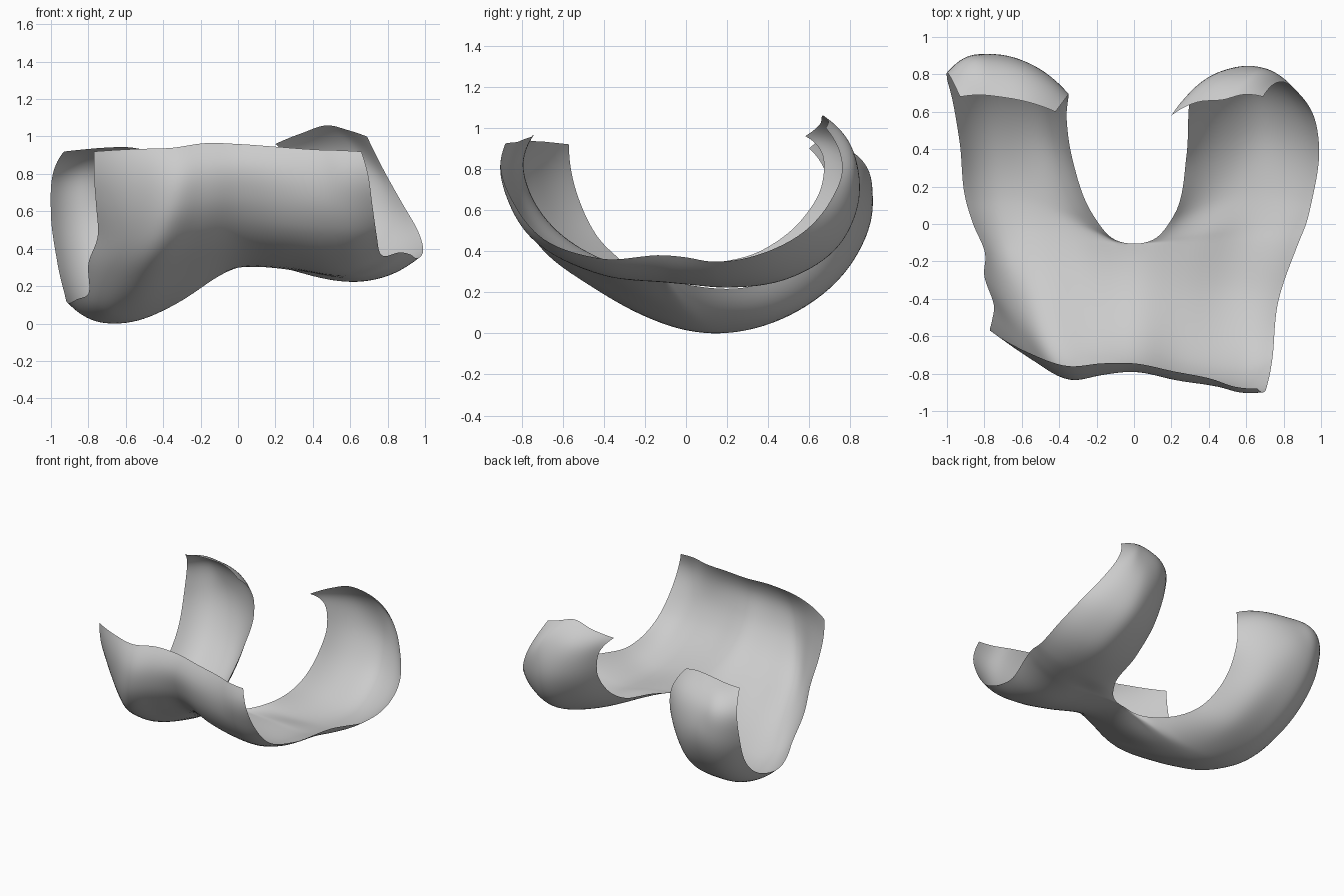
import bpy, bmesh
from mathutils import Vector

if "Cube" in bpy.data.objects:
    bpy.data.objects.remove(bpy.data.objects["Cube"])

ALONG, ACROSS = 8, 7  # subdivisions between stations and between rails
APEX = 5              # station where the sheet splits into two lobes


def rail(*p):
    return [Vector(q) for q in p]


def spline(p, n):
    """Smooth curve through p, spaced by chord length, n steps per span."""
    h = [max((b - a).length, 1e-5) for a, b in zip(p, p[1:])]
    d = [(b - a) / k for a, b, k in zip(p, p[1:], h)]
    m = [(d[i - 1] * h[i] + d[i] * h[i - 1]) / (h[i] + h[i - 1]) for i in range(1, len(d))]
    m = [d[0] * 2 - m[0]] + m + [d[-1] * 2 - m[-1]]
    out = []
    for i, k in enumerate(h):
        for s in range(n):
            t = s / n
            out.append(p[i] * (2*t**3 - 3*t*t + 1) + m[i] * k * (t**3 - 2*t*t + t)
                       + p[i + 1] * (3*t*t - 2*t**3) + m[i + 1] * k * (t**3 - t*t))
    return out + [p[-1].copy()]


def between(a, b, front, back, tip):
    """Rail midway between two others, bulged away from the central axis."""
    out = []
    last = len(a) - 1
    for i, (p, q) in enumerate(zip(a, b)):
        c = (p + q) / 2
        away = Vector((0, c.y, c.z - .85)).normalized()
        out.append(c + away * (tip if i == last else front + (back - front) * i / last))
    return out


# Shared groove down the front to the notch between the two lobes
groove = rail((0, -.745, .96), (0, -.79, .84), (0, -.755, .68), (0, -.655, .53),
              (0, -.4, .36), (0, -.105, .3))

# Left lobe rails, each running front top -> underside -> back top
l_outer = rail(
    (-.77, -.57, .92), (-.77, -.56, .8), (-.76, -.52, .65), (-.75, -.43, .47),
    (-.80, -.28, .32), (-.80, -.14, .16), (-.86, 0, .13), (-.9, .13, .11),
    (-.93, .42, .17), (-.97, .66, .35), (-1, .78, .58), (-.99, .8, .8), (-.93, .68, .92))
l_ridge = rail(
    (-.35, -.76, .94), (-.33, -.83, .8), (-.36, -.82, .62), (-.42, -.73, .44),
    (-.52, -.45, .22), (-.6, -.12, .05), (-.62, 0, .015), (-.63, .15, 0),
    (-.66, .5, .085), (-.7, .8, .33), (-.74, .91, .62), (-.74, .86, .82), (-.72, .68, .94))
l_slope = rail(
    (-.17, -.745, .965), (-.17, -.805, .83), (-.18, -.785, .66), (-.21, -.69, .49),
    (-.27, -.43, .29), (-.32, -.11, .13), (-.36, 0, .09), (-.42, .1, .06),
    (-.47, .45, .1), (-.5, .72, .3), (-.52, .84, .59), (-.52, .79, .82), (-.56, .65, .94))
l_inner = groove + rail(
    (-.1, -.085, .27), (-.22, .05, .23), (-.33, .35, .24), (-.36, .56, .38),
    (-.35, .69, .6), (-.36, .68, .78), (-.42, .6, .9))

# Right lobe rails
r_inner = groove + rail(
    (.1, -.085, .31), (.21, .04, .33), (.28, .36, .4), (.29, .56, .55),
    (.29, .66, .72), (.26, .66, .88), (.2, .58, .96))
r_ridge = rail(
    (.42, -.83, .93), (.45, -.87, .8), (.47, -.85, .64), (.5, -.76, .48),
    (.54, -.4, .28), (.62, -.1, .25), (.65, 0, .24), (.67, .2, .225),
    (.68, .5, .265), (.65, .75, .43), (.62, .845, .66), (.58, .8, .92), (.48, .665, 1.06))
r_outer = rail(
    (.66, -.88, .92), (.69, -.9, .82), (.72, -.83, .62), (.74, -.72, .48),
    (.77, -.42, .365), (.88, -.1, .38), (.92, 0, .37), (.95, .12, .35),
    (.99, .4, .4), (.96, .58, .5), (.88, .7, .64), (.79, .76, .8), (.69, .68, 1.0))

left = [l_outer, between(l_outer, l_ridge, .025, .055, .01), l_ridge, l_slope, l_inner]
right = [r_inner, between(r_inner, r_ridge, 0, .06, .03), r_ridge,
         between(r_ridge, r_outer, .015, .04, .02), r_outer]

# Keep the saddle beside the notch flat before it dips into the right lobe
for i, z in ((4, .325), (5, .285), (6, .275)):
    right[1][i].z = z


def lengthwise(r):
    """Inner rails turn a corner at the notch, the others run straight through."""
    if r in (l_inner, r_inner):
        return spline(r[:APEX + 1], ALONG)[:-1] + spline(r[APEX:], ALONG)
    return spline(r, ALONG)


def lobe_row(own, other, k):
    """Cross-section of one lobe, fading out the pull of the other lobe."""
    w = max(0, 1 - k / (2 * ALONG))
    alone = spline(list(own), ACROSS)
    joined = spline(list(own) + list(other), ACROSS)
    return [a.lerp(j, w * w) for a, j in zip(alone, joined)]


def skin(bm, rows):
    for a, b in zip(rows, rows[1:]):
        for j in range(len(a) - 1):
            bm.faces.new((a[j], a[j + 1], b[j + 1], b[j]))


def verts(bm, pts):
    return [bm.verts.new(c) for c in pts]


bm = bmesh.new()
ls = list(zip(*[lengthwise(r) for r in left]))
rs = list(zip(*[lengthwise(r) for r in right]))
split = APEX * ALONG
mid = 4 * ACROSS

# Front shield, one span across both lobes
shield = [verts(bm, spline(list(a + b[1:]), ACROSS)) for a, b in zip(ls[:split + 1], rs)]
skin(bm, shield)

# Two curled back lobes growing from the shield's last row
l_rows, r_rows = [shield[-1][:mid + 1]], [shield[-1][mid:]]
for k, (a, b) in enumerate(zip(ls[split + 1:], rs[split + 1:]), 1):
    l_rows.append(verts(bm, lobe_row(a, b[1:], k)))
    r_rows.append(verts(bm, lobe_row(b[::-1], a[-2::-1], k)[::-1]))
skin(bm, l_rows)
skin(bm, r_rows)

# Soften the interior, then rest it on the ground
inside = [v for v in bm.verts if not v.is_boundary]
for _ in range(4):
    bmesh.ops.smooth_vert(bm, verts=inside, factor=0.5,
                          use_axis_x=True, use_axis_y=True, use_axis_z=True)
low = min(v.co.z for v in bm.verts)
bmesh.ops.translate(bm, verts=bm.verts, vec=(0, 0, -low))

# Underside is the outward side
bm.normal_update()
if sum(f.normal.z for f in bm.faces if f.calc_center_median().z < 0.2) > 0:
    bmesh.ops.reverse_faces(bm, faces=bm.faces)
for f in bm.faces:
    f.smooth = True
me = bpy.data.meshes.new("joint_sheet")
bm.to_mesh(me)
bm.free()

grey = bpy.data.materials.new("light grey")
grey.diffuse_color = (0.6, 0.6, 0.6, 1)
grey.use_nodes = True
grey.node_tree.nodes["Principled BSDF"].inputs["Base Color"].default_value = grey.diffuse_color
me.materials.append(grey)
bpy.context.collection.objects.link(bpy.data.objects.new("joint_sheet", me))
